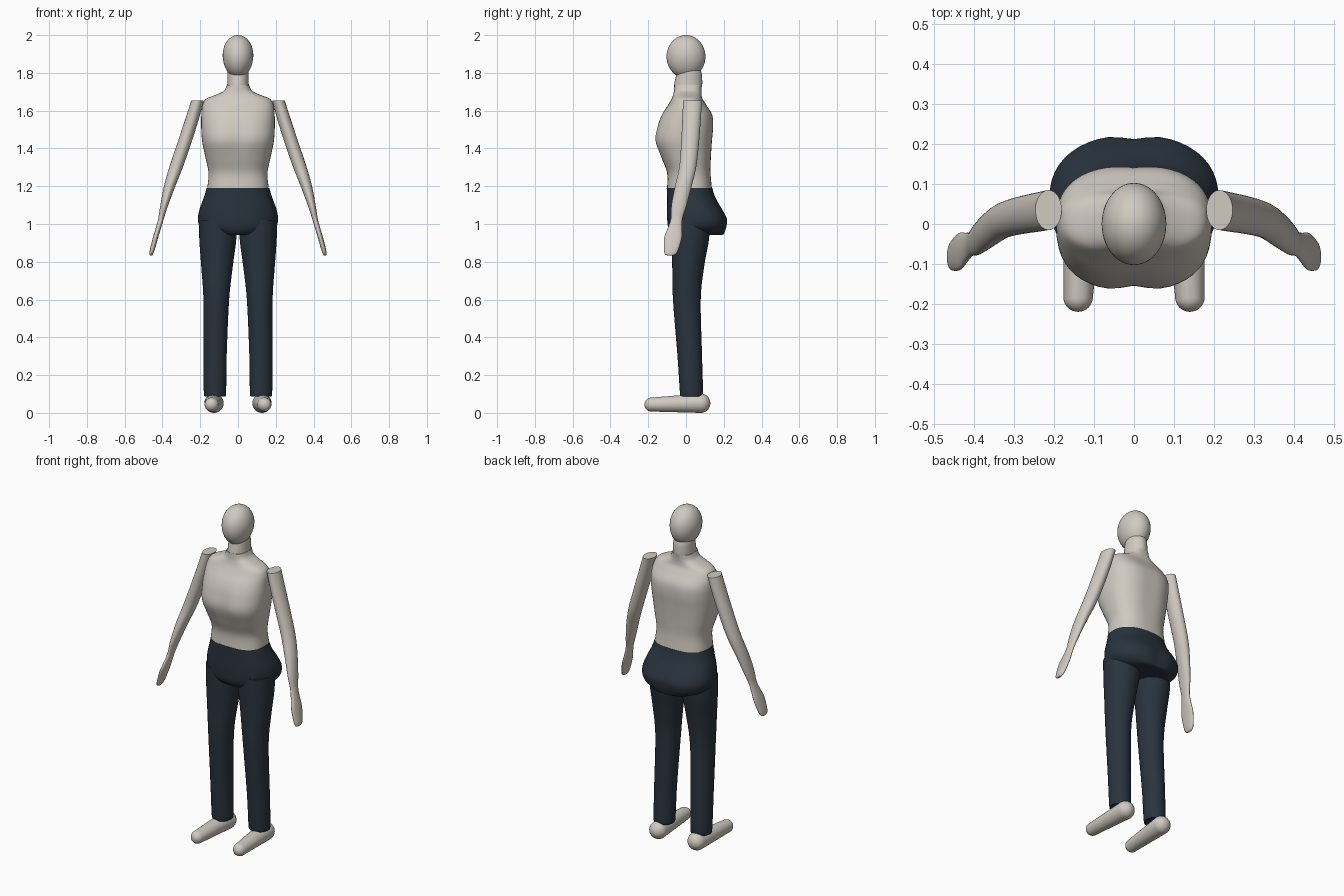
import bpy, bmesh, math
from mathutils import Vector

cube = bpy.data.objects.get("Cube")
if cube:
    bpy.data.objects.remove(cube)


def material(name, rgb):
    m = bpy.data.materials.new(name)
    m.use_nodes = True
    m.diffuse_color = (*rgb, 1)
    m.node_tree.nodes["Principled BSDF"].inputs["Base Color"].default_value = (*rgb, 1)
    return m


SKIN = material("warm pale grey", (0.63, 0.59, 0.53))
NAVY = material("dark navy", (0.022, 0.034, 0.048))


def finish(name, bm, mat, angle=50):
    bmesh.ops.recalc_face_normals(bm, faces=bm.faces)
    me = bpy.data.meshes.new(name)
    bm.to_mesh(me)
    bm.free()
    me.materials.append(mat)
    ob = bpy.data.objects.new(name, me)
    bpy.context.collection.objects.link(ob)
    bpy.ops.object.select_all(action='DESELECT')
    ob.select_set(True)
    bpy.context.view_layer.objects.active = ob
    bpy.ops.object.shade_smooth_by_angle(angle=math.radians(angle))
    return ob


def spline(rows, steps):
    """Smoothly interpolate a list of section rows."""
    out = []
    for i in range(len(rows) - 1):
        a, b = rows[max(i - 1, 0)], rows[i]
        c, d = rows[i + 1], rows[min(i + 2, len(rows) - 1)]
        for s in range(steps):
            t = s / steps
            out.append([q + 0.5 * t * (r - p + t * (2 * p - 5 * q + 4 * r - w
                        + t * (3 * (q - r) + w - p)))
                        for p, q, r, w in zip(a, b, c, d)])
    return out + [list(rows[-1])]


def loft(name, rows, mat, power=2.0, side=1, steps=5, count=48):
    """Rows: z, x centre, half width, front y, back y, front cleft, back cleft."""
    bm = bmesh.new()
    rings = []
    rows = [tuple(r) + (0,) * (7 - len(r)) for r in rows]
    for z, cx, w, front, back, fc, bc in spline(rows, steps):
        ring = []
        for k in range(count):
            a = math.tau * k / count
            c, s = math.cos(a), math.sin(a)
            x = w * math.copysign(abs(c) ** (2 / power), c)
            y = math.copysign(abs(s) ** (2 / power), s) * (back - front) / 2
            cleft = math.exp(-(x / 0.04) ** 2)
            y += cleft * (fc if s < 0 else -bc)
            ring.append(bm.verts.new((side * (cx + x), (front + back) / 2 + y, z)))
        rings.append(ring)
    for lo, hi in zip(rings, rings[1:]):
        for k in range(count):
            j = (k + 1) % count
            bm.faces.new((lo[k], lo[j], hi[j], hi[k]))
    bm.faces.new(rings[0])
    bm.faces.new(rings[-1])
    return finish(name, bm, mat)


# Head
bm = bmesh.new()
bmesh.ops.create_uvsphere(bm, u_segments=40, v_segments=24, radius=1)
for v in bm.verts:
    narrow = 1 + 0.06 * v.co.z
    v.co = Vector((v.co.x * 0.081 * narrow, v.co.y * 0.103, 1.886 + v.co.z * 0.114))
finish("head", bm, SKIN)

# Torso flowing into the shoulders and neck
loft("torso", [
    (1.19, 0, .163, -.100, .137),
    (1.27, 0, .156, -.100, .130),
    (1.35, 0, .172, -.132, .134, .004, .003),
    (1.44, 0, .190, -.166, .140, .012, .004),
    (1.52, 0, .195, -.153, .147, .008, .005),
    (1.58, 0, .194, -.128, .140, .002, .003),
    (1.63, 0, .188, -.095, .108),
    (1.663, 0, .168, -.076, .087),
    (1.685, 0, .115, -.068, .082),
    (1.705, 0, .075, -.064, .082),
    (1.735, 0, .059, -.062, .084),
], SKIN, power=2.5)
loft("neck", [
    (1.67, 0, .075, -.066, .076),
    (1.71, 0, .062, -.062, .080),
    (1.74, 0, .057, -.062, .086),
    (1.79, 0, .056, -.052, .084),
    (1.82, 0, .054, -.048, .076),
], SKIN)

# Trouser seat
loft("trouser_hips", [
    (.942, 0, .085, -.030, .165),
    (.944, 0, .135, -.065, .200, 0, .004),
    (.962, 0, .178, -.085, .212, 0, .008),
    (.99, 0, .205, -.096, .220, 0, .010),
    (1.03, 0, .212, -.100, .221, 0, .010),
    (1.08, 0, .203, -.101, .194, 0, .006),
    (1.14, 0, .181, -.101, .156),
    (1.191, 0, .166, -.102, .139),
], NAVY, power=2.3)

for label, side in (("left", 1), ("right", -1)):
    # Trouser leg
    loft(label + "_trouser_leg", [
        (.095, .122, .052, -.026, .082),
        (.105, .122, .059, -.032, .090),
        (.30, .121, .061, -.045, .085),
        (.60, .115, .068, -.069, .078),
        (.78, .111, .084, -.073, .097),
        (.92, .107, .098, -.078, .122),
        (1.02, .107, .098, -.080, .125),
    ], NAVY, side=side)

    # Arm tapering to a thin flat hand
    loft(label + "_arm", [
        (.833, .460, .005, -.098, -.068),
        (.842, .459, .010, -.112, -.052),
        (.87, .452, .013, -.117, -.038),
        (.93, .436, .014, -.115, -.022),
        (.98, .421, .014, -.096, -.022),
        (1.03, .407, .015, -.080, -.018),
        (1.10, .390, .021, -.077, .004),
        (1.20, .362, .030, -.058, .030),
        (1.30, .328, .036, -.036, .054),
        (1.42, .287, .037, -.026, .068),
        (1.55, .245, .036, -.020, .078),
        (1.655, .214, .033, -.015, .085),
    ], SKIN, side=side, count=32)

    # Foot: rounded wedge, wider at the heel
    bm = bmesh.new()
    bmesh.ops.create_uvsphere(bm, u_segments=32, v_segments=24, radius=1)
    for v in bm.verts:
        heel = v.co.y > -0.001
        r, cx, cy, cz = (.051, .127, .078, .053) if heel else (.037, .140, -.183, .046)
        v.co = Vector((side * (cx + r * v.co.x), cy + r * v.co.y, cz + r * v.co.z))
    for v in bm.verts:
        v.co.z = max(v.co.z, 0.0)
    bottom = min(v.co.z for v in bm.verts)
    bmesh.ops.translate(bm, verts=bm.verts, vec=(0, 0, -bottom))
    finish(label + "_foot", bm, SKIN)
